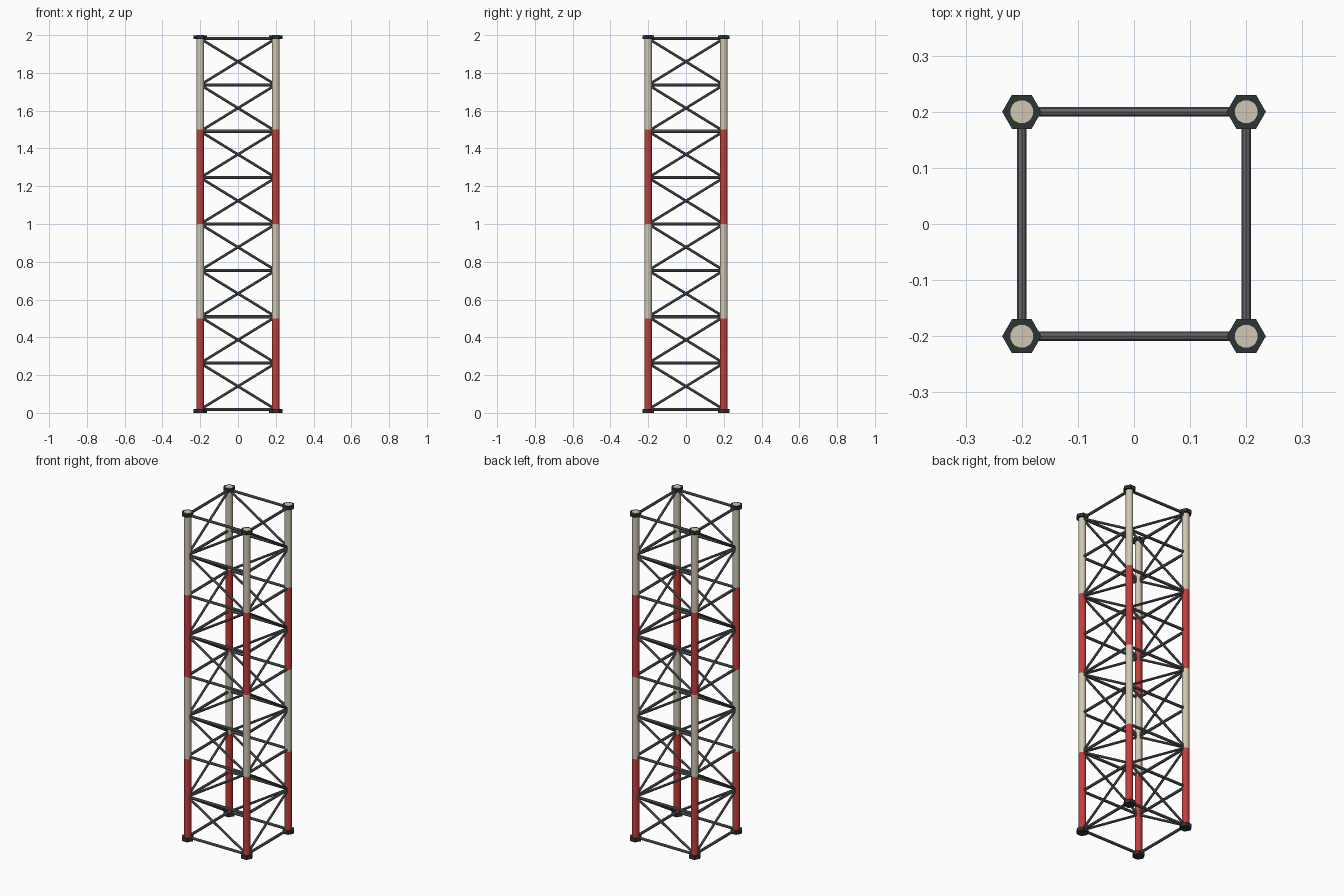
import bpy, bmesh, math
from mathutils import Vector, Matrix

if "Cube" in bpy.data.objects:
    bpy.data.objects.remove(bpy.data.objects["Cube"])


def material(name, rgb):
    m = bpy.data.materials.new(name)
    m.diffuse_color = (*rgb, 1)
    m.use_nodes = True
    m.node_tree.nodes["Principled BSDF"].inputs["Base Color"].default_value = m.diffuse_color
    return m


RED = material("red paint", (0.54, 0.048, 0.045))
CREAM = material("cream paint", (0.63, 0.575, 0.45))
STEEL = material("grey steel", (0.13, 0.135, 0.148))
NUT = material("black nut", (0.026, 0.036, 0.036))

HALF = 0.2                                   # leg distance from the axis
LOW, HIGH, BAYS = 0.018, 1.982, 8
levels = [LOW + (HIGH - LOW) * i / BAYS for i in range(BAYS + 1)]
corners = [(-HALF, -HALF), (HALF, -HALF), (HALF, HALF), (-HALF, HALF)]


def add_rod(bm, a, b, radius, sides):
    """Capped prism from a to b."""
    a, b = Vector(a), Vector(b)
    d = b - a
    mat = Matrix.Translation((a + b) / 2) @ d.to_track_quat('Z', 'Y').to_matrix().to_4x4()
    bmesh.ops.create_cone(bm, cap_ends=True, segments=sides, radius1=radius,
                          radius2=radius, depth=d.length, matrix=mat)


def finish(bm, name, mats, smooth=False):
    me = bpy.data.meshes.new(name)
    bm.to_mesh(me)
    bm.free()
    for m in mats:
        me.materials.append(m)
    ob = bpy.data.objects.new(name, me)
    bpy.context.collection.objects.link(ob)
    if smooth:
        bpy.ops.object.select_all(action='DESELECT')
        ob.select_set(True)
        bpy.context.view_layer.objects.active = ob
        bpy.ops.object.shade_smooth_by_angle(angle=math.radians(50))
    return ob


for i, (x, y) in enumerate(corners):
    # leg tube, cut into four painted bands
    bm = bmesh.new()
    add_rod(bm, (x, y, 0.002), (x, y, 2.0), 0.0205, 20)
    for z in (0.5, 1.0, 1.5):
        bmesh.ops.bisect_plane(bm, geom=bm.verts[:] + bm.edges[:] + bm.faces[:],
                               plane_co=(0, 0, z), plane_no=(0, 0, 1))
    for f in bm.faces:
        f.material_index = min(3, int(f.calc_center_median().z / 0.5)) % 2
    finish(bm, f"leg_{i + 1}", [RED, CREAM], smooth=True)

    # hexagonal end nuts, points facing sideways
    for end, z0, z1 in (("bottom", 0.0, 0.021), ("top", 1.979, 1.999)):
        bm = bmesh.new()
        bmesh.ops.create_cone(
            bm, cap_ends=True, segments=6, radius1=0.035, radius2=0.035, depth=z1 - z0,
            matrix=Matrix.Translation((x, y, (z0 + z1) / 2)) @ Matrix.Rotation(math.pi / 2, 4, 'Z'))
        finish(bm, f"{end}_nut_{i + 1}", [NUT])

for s, side in enumerate(("front", "right", "back", "left")):
    p, q = corners[s], corners[(s + 1) % 4]
    # horizontal rungs
    bm = bmesh.new()
    for z in levels:
        add_rod(bm, (*p, z), (*q, z), 0.0082, 8)
    finish(bm, f"{side}_rungs", [STEEL])

    # zigzag braces: alternate legs are met on even and odd levels
    bm = bmesh.new()
    for k in range(BAYS):
        lo, hi = (p, q) if (k + s) % 2 else (q, p)
        add_rod(bm, (*lo, levels[k]), (*hi, levels[k + 1]), 0.007, 8)
    finish(bm, f"{side}_braces", [STEEL])
